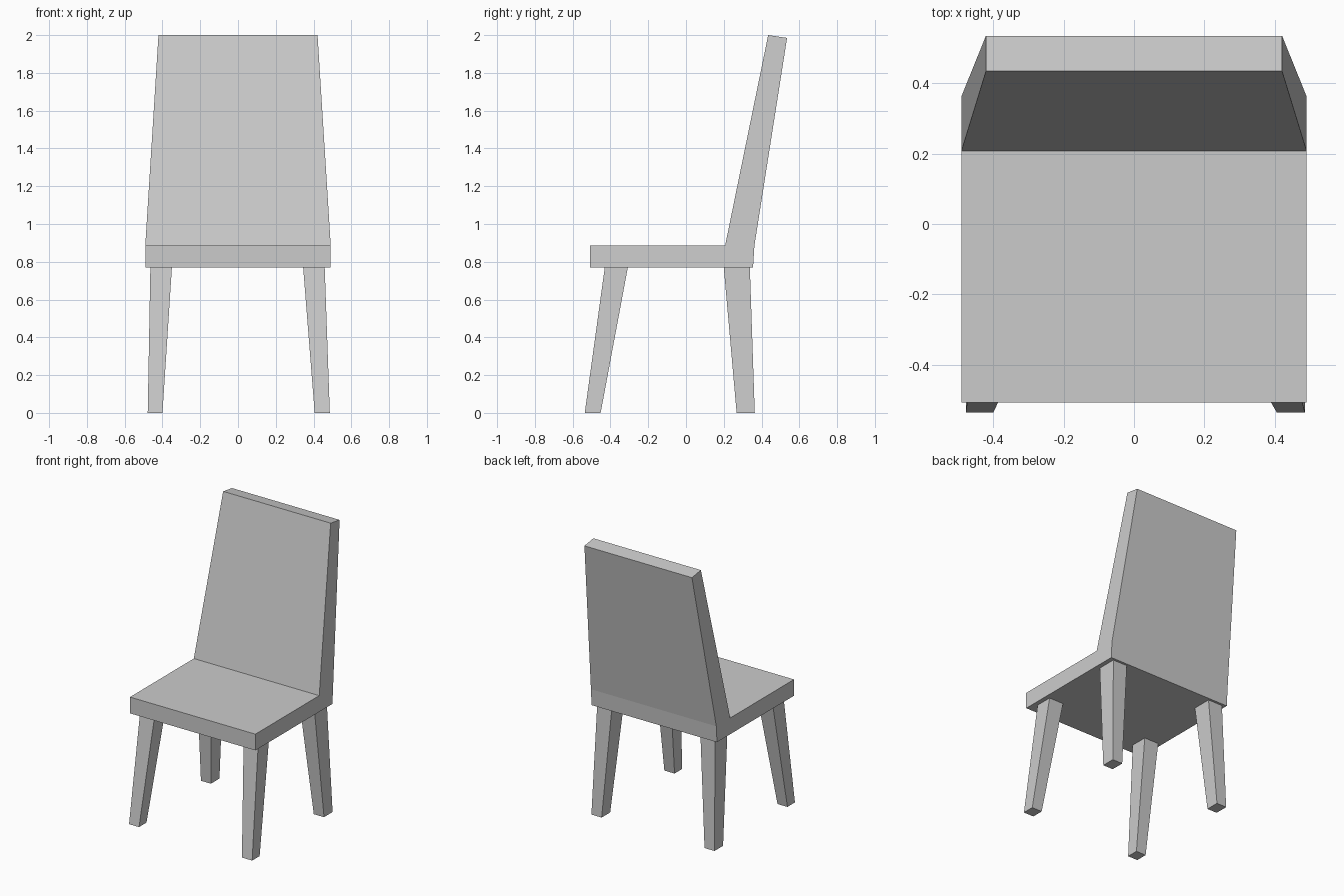
import bpy, bmesh

if "Cube" in bpy.data.objects:
    bpy.data.objects.remove(bpy.data.objects["Cube"])


def make_object(name, bm):
    bmesh.ops.recalc_face_normals(bm, faces=bm.faces)
    mesh = bpy.data.meshes.new(name)
    bm.to_mesh(mesh)
    bm.free()
    obj = bpy.data.objects.new(name, mesh)
    bpy.context.collection.objects.link(obj)
    return obj


def loft(name, rings):
    """Join matching point rings with side faces and cap both ends."""
    bm = bmesh.new()
    loops = [[bm.verts.new(p) for p in ring] for ring in rings]
    n = len(loops[0])
    for a, b in zip(loops, loops[1:]):
        for i in range(n):
            j = (i + 1) % n
            bm.faces.new((a[i], a[j], b[j], b[i]))
    bm.faces.new(loops[0][::-1])
    bm.faces.new(loops[-1])
    return make_object(name, bm)


def rect(x0, x1, y0, y1, z):
    return [(x0, y0, z), (x1, y0, z), (x1, y1, z), (x0, y1, z)]


SEAT_Z, SEAT_TOP, HALF = 0.77, 0.885, 0.491

# Seat and backrest: one bent side profile (half width, y, z), narrowing at the top
profile = [(HALF, -0.507, SEAT_Z), (HALF, -0.507, SEAT_TOP),
           (HALF, 0.207, SEAT_TOP), (0.421, 0.435, 2.0),
           (0.421, 0.535, 1.985), (HALF, 0.362, SEAT_TOP),
           (HALF, 0.355, SEAT_Z)]
loft("seat_and_backrest", [[(s * w, y, z) for w, y, z in profile] for s in (-1, 1)])

# Legs: tapered and splayed, given as (min, max) spans at floor and seat
sides = {"left": ((-0.478, -0.40), (-0.464, -0.35)),
         "right": ((0.406, 0.486), (0.345, 0.459))}
rows = {"front": ((-0.536, -0.452), (-0.43, -0.308)),
        "rear": ((0.268, 0.364), (0.20, 0.338))}
for side, (x_low, x_high) in sides.items():
    for row, (y_low, y_high) in rows.items():
        loft(f"{row}_leg_{side}",
             [rect(*x_low, *y_low, 0.0), rect(*x_high, *y_high, SEAT_Z)])
